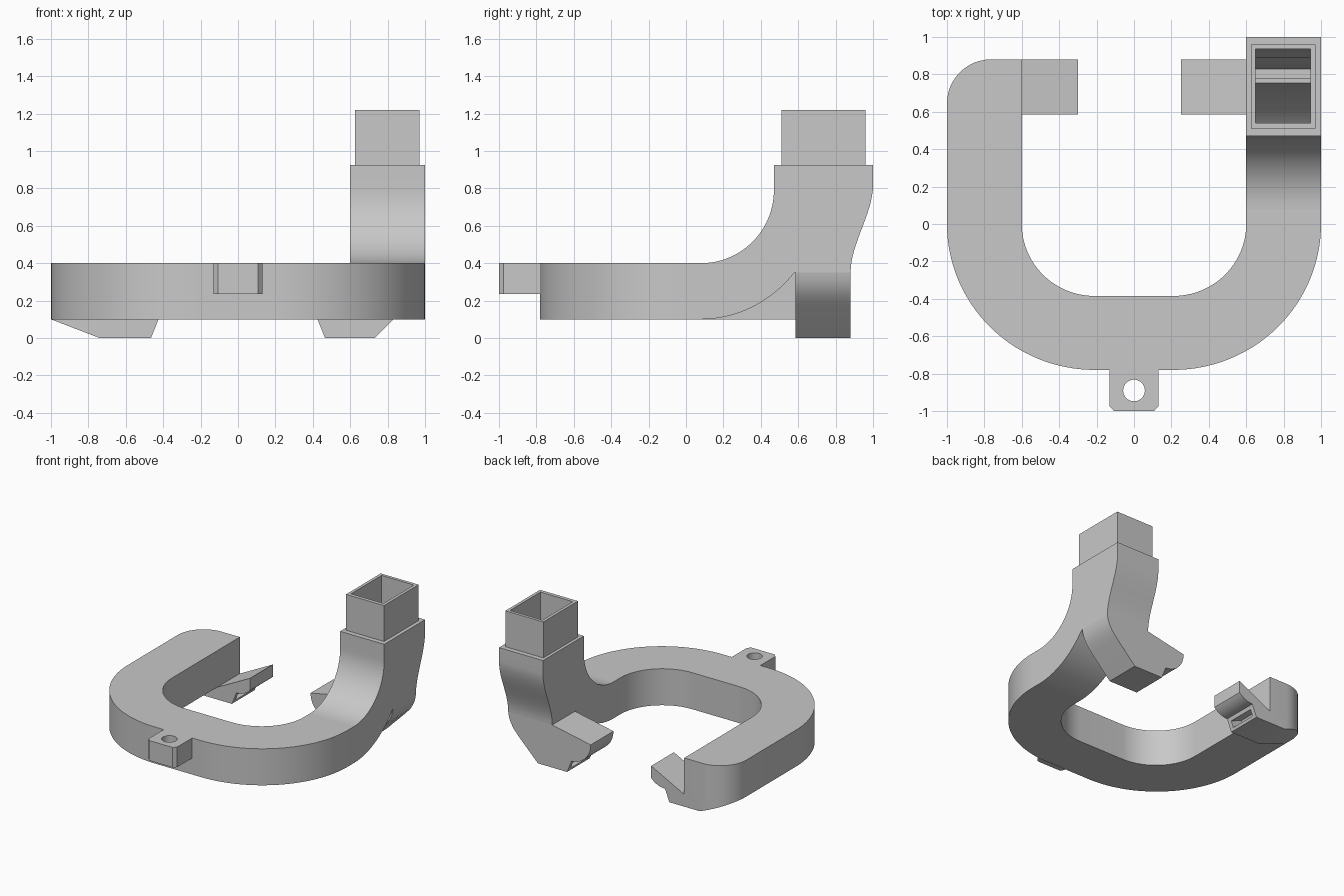
import bpy, bmesh
from math import sin, cos, radians

cube = bpy.data.objects.get("Cube")
if cube:
    bpy.data.objects.remove(cube)

GREY = (0.58, 0.58, 0.58, 1)
grey = bpy.data.materials.new("light grey plastic")
grey.use_nodes = True
grey.diffuse_color = GREY
grey.node_tree.nodes["Principled BSDF"].inputs["Base Color"].default_value = GREY


def arc(cx, cy, a, b, start, end, steps=20):
    """Points along an elliptical arc, angles in degrees."""
    angles = [radians(start + (end - start) * i / steps) for i in range(steps + 1)]
    return [(cx + a * cos(t), cy + b * sin(t)) for t in angles]


def prism(name, outline, axis, low, high):
    """Extrude a flat outline along the x, y or z axis."""
    place = {"x": lambda u, v, w: (w, u, v),
             "y": lambda u, v, w: (u, w, v),
             "z": lambda u, v, w: (u, v, w)}[axis]
    bm = bmesh.new()
    base = [bm.verts.new(place(u, v, low)) for u, v in outline]
    top = [bm.verts.new(place(u, v, high)) for u, v in outline]
    bm.faces.new(base)
    bm.faces.new(top)
    for i in range(len(base)):
        j = (i + 1) % len(base)
        bm.faces.new((base[i], base[j], top[j], top[i]))
    bmesh.ops.recalc_face_normals(bm, faces=bm.faces)
    mesh = bpy.data.meshes.new(name)
    bm.to_mesh(mesh)
    bm.free()
    mesh.materials.append(grey)
    obj = bpy.data.objects.new(name, mesh)
    bpy.context.collection.objects.link(obj)
    return obj


def combine(obj, cutter, operation="DIFFERENCE"):
    """Apply a boolean and discard the cutter."""
    mod = obj.modifiers.new("cut", "BOOLEAN")
    mod.operation = operation
    mod.solver = "EXACT"
    mod.object = cutter
    bpy.context.view_layer.objects.active = obj
    bpy.ops.object.modifier_apply(modifier=mod.name)
    bpy.data.objects.remove(cutter)


def rect(u0, v0, u1, v1):
    return [(u0, v0), (u1, v0), (u1, v1), (u0, v1)]


NOZZLE = (0.585, 0.88)
JOIN = 0.08

# Horizontal U-shaped duct with one rounded closed end
rounded_end = arc(-0.765, 0.645, 0.235, 0.235, 90, 180, 12)
outline = [(-0.6, 0.88)] + rounded_end
outline += arc(-0.21, 0, 0.79, 0.78, 180, 270, 32)
outline += arc(0.21, 0, 0.79, 0.78, 270, 360, 32) + [(1, JOIN), (0.6, JOIN)]
outline += arc(0.21, 0, 0.39, 0.385, 0, -90, 24)
outline += arc(-0.21, 0, 0.39, 0.385, 270, 180, 24)
u_duct = prism("u_duct", outline, "z", 0.1, 0.4)

# Riser sweeping up from the open arm, with an S-shaped back
s_back = []
for i in range(17):
    t = i / 16
    s_back.append((0.88 + 0.12 * t * t * (3 - 2 * t), 0.35 + 0.47 * t))
outline = [p for p in arc(JOIN, 0.82, 0.66, 0.72, -90, -40.8, 16)]
outline += [(0.585, 0.35)] + s_back + [(1, 0.925), (0.47, 0.925)]
outline += arc(JOIN, 0.79, 0.39, 0.39, 0, -90, 24)
riser = prism("riser", outline, "x", 0.6, 1.0)

# Socket on top of the riser
socket = prism("socket", rect(0.625, 0.51, 0.97, 0.96), "z", 0.925, 1.22)

# Air channel with a curved floor that ends in a thin divider
s_inner = [(y - 0.05 if z < 0.6 else y - 0.065, z) for y, z in reversed(s_back[1:])]
channel = [(0.54, 1.3), (0.935, 1.3)] + s_inner
channel += [(0.83, 0.37), (0.78, 0.37), (0.78, 0.7), (0.755, 0.7)]
channel += arc(JOIN, 0.82, 0.68, 0.67, -12, -80, 20)
channel += arc(JOIN, 0.79, 0.46, 0.45, -75, 0, 20)
for part in (riser, socket):
    combine(part, prism("channel_cutter", channel, "x", 0.65, 0.945))


# Nozzles pointing inward below both arms
def nozzle(name, side, outer):
    tip, foot = (0.425, 0.1), (0.465, 0)
    scoop = arc(0.425, 0.28, 0.175, 0.18, 180, 270, 14)
    shape = [(side * u, v) for u, v in outer + scoop + [foot]]
    obj = prism(name, shape, "y", *NOZZLE)
    # Slot recessed into the slanted lip
    du, dv = foot[0] - tip[0], foot[1] - tip[1]
    slot = []
    for t, depth in ((0.28, -0.1), (0.78, -0.1), (0.78, 1.0), (0.28, 1.0)):
        slot.append((side * (tip[0] + du * t - dv * depth),
                     tip[1] + dv * t + du * depth))
    combine(obj, prism("slot_cutter", slot, "y", NOZZLE[0] + 0.035, NOZZLE[1] - 0.035))
    return obj


left_outer = [(0.73, 0), (0.91, 0.18), (0.95, 0.225), (0.975, 0.265),
              (0.993, 0.31), (1, 0.35), (0.6, 0.35)]
left_nozzle = nozzle("left_nozzle", 1, left_outer)
right_nozzle = nozzle("right_nozzle", -1, [(0.74, 0), (1, 0.1), (0.6, 0.1)])

# Trim the outer corner of the nozzle to the rounded arm end
corner = [(-0.3, 0.88)] + rounded_end + [(-1, 0.5), (-0.3, 0.5)]
combine(right_nozzle, prism("corner_cutter", corner, "z", -0.1, 0.5), "INTERSECT")

# Mounting tab with a screw hole
outline = [(-0.13, -0.78), (-0.13, -0.975), (-0.107, -1), (0.107, -1),
           (0.13, -0.975), (0.13, -0.78)]
tab = prism("mounting_tab", outline, "z", 0.235, 0.4)
combine(tab, prism("hole_cutter", arc(0, -0.89, 0.058, 0.058, 0, 350, 35), "z", 0.1, 0.5))

# Smooth the curves, keep the corners sharp
for obj in (u_duct, riser, socket, left_nozzle, right_nozzle, tab):
    bpy.ops.object.select_all(action="DESELECT")
    obj.select_set(True)
    bpy.context.view_layer.objects.active = obj
    bpy.ops.object.shade_smooth_by_angle(angle=radians(25))
